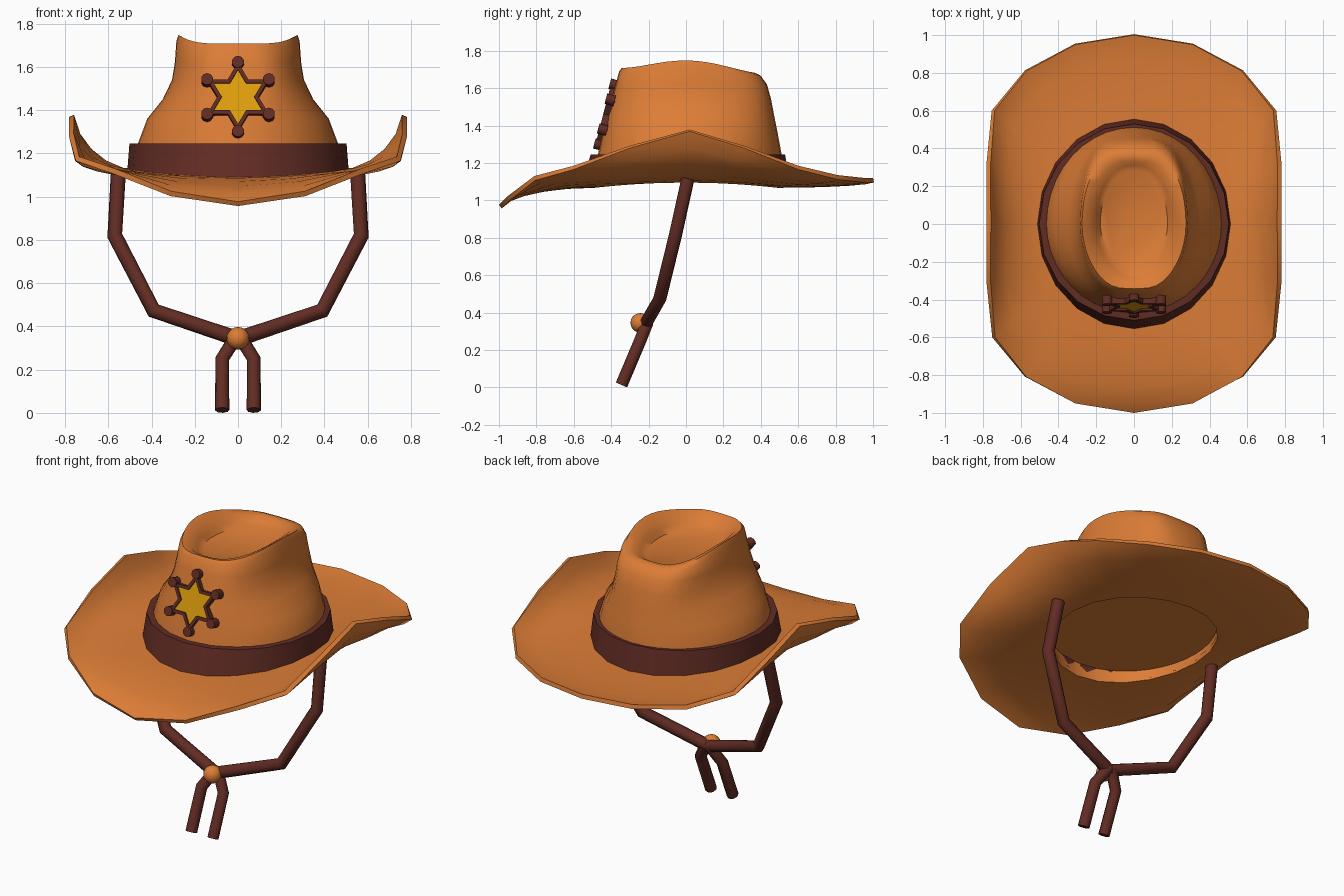
import bpy, bmesh
from math import sin, cos, pi, radians
from mathutils import Matrix

if "Cube" in bpy.data.objects:
    bpy.data.objects.remove(bpy.data.objects["Cube"])


def material(name, rgb):
    m = bpy.data.materials.new(name)
    m.use_nodes = True
    m.diffuse_color = (*rgb, 1)
    m.node_tree.nodes["Principled BSDF"].inputs["Base Color"].default_value = (*rgb, 1)
    return m


TAN = material("tan felt", (0.72, 0.205, 0.037))
BROWN = material("dark brown leather", (0.12, 0.025, 0.017))
GOLD = material("gold", (0.76, 0.35, 0.004))


def activate(ob):
    bpy.ops.object.select_all(action="DESELECT")
    ob.select_set(True)
    bpy.context.view_layer.objects.active = ob


def finish(ob, mat, angle=40):
    ob.data.materials.append(mat)
    activate(ob)
    bpy.ops.object.shade_smooth_by_angle(angle=radians(angle))


def from_bmesh(name, bm, recalc=True):
    if recalc:
        bmesh.ops.recalc_face_normals(bm, faces=bm.faces)
    me = bpy.data.meshes.new(name)
    bm.to_mesh(me)
    bm.free()
    ob = bpy.data.objects.new(name, me)
    bpy.context.collection.objects.link(ob)
    return ob


def loft(name, rings, caps=False, closed=False, recalc=True):
    """Skin a list of equally long rings of points."""
    bm = bmesh.new()
    loops = [[bm.verts.new(p) for p in ring] for ring in rings]
    pairs = list(zip(loops, loops[1:])) + ([(loops[-1], loops[0])] if closed else [])
    for a, b in pairs:
        n = len(a)
        for i in range(n):
            j = (i + 1) % n
            bm.faces.new((a[i], b[i], b[j], a[j]))
    if caps:
        bm.faces.new(loops[0])
        bm.faces.new(loops[-1])
    return from_bmesh(name, bm, recalc)


def seat(a):
    """Height where the brim meets the crown; angle 0 is the back."""
    return 1.092 + 0.028 * sin(a) ** 2


def oval(n, hx, front, back, z, lift=0.0, drop=0.0, pinch=0.0, power=1.0):
    """Egg-shaped ring; lift raises the sides, drop lowers the back."""
    ring = []
    for i in range(n):
        a = 2 * pi * i / n
        s, c = sin(a), cos(a)
        x = hx * abs(s) ** power * (1 if s > 0 else -1)
        if c < 0:
            x *= 1 - pinch * c * c
        y = c * (back if c > 0 else front)
        height = z(a) if callable(z) else z
        ring.append((x, y, height + lift * s ** 4 - drop * max(c, 0) ** 2))
    return ring


# Brim: half outline from back to front, mirrored, curling up at the sides
half = [(0, 1, 1.12), (.31, .95, 1.12), (.57, .81, 1.135), (.738, .60, 1.185),
        (.76, .31, 1.292), (.758, .02, 1.378), (.76, -.30, 1.292), (.735, -.60, 1.185),
        (.57, -.81, 1.13), (.31, -.95, 1.025), (0, -1, .977)]
rim = half + [(-x, y, z) for x, y, z in half[-2:0:-1]]
brim_rings = []
for t in (0, .2, .4, .6, .8, 1):
    out = 1 - (1 - t) ** 1.5
    ring = []
    for i, (x, y, z) in enumerate(rim):
        a = 2 * pi * i / len(rim)
        ix, iy, iz = .44 * sin(a), .49 * cos(a), seat(a)
        ring.append((ix + (x - ix) * out, iy + (y - iy) * out, iz + (z - iz) * t ** 1.85))
    brim_rings.append(ring)
brim = loft("brim", brim_rings, recalc=False)
if sum(p.normal.z for p in brim.data.polygons) < 0:
    brim.data.flip_normals()
solid = brim.modifiers.new("thickness", "SOLIDIFY")
solid.thickness = 0.025
solid.offset = -1
activate(brim)
bpy.ops.object.modifier_apply(modifier=solid.name)
finish(brim, TAN)

# Crown: recessed underside, boxy tapering wall, raised sides and dented top
N = 40
crown = loft("crown", [
    oval(N, .44, .49, .49, 1.15),
    oval(N, .44, .49, .49, lambda a: seat(a) - .012),
    oval(N, .48, .50, .52, lambda a: seat(a) - .012),
    oval(N, .465, .472, .512, 1.24),
    oval(N, .42, .446, .49, 1.36, power=.92),
    oval(N, .348, .422, .472, 1.45, pinch=.03, power=.75),
    oval(N, .305, .397, .455, 1.54, pinch=.08, power=.6),
    oval(N, .292, .376, .433, 1.62, pinch=.12, power=.55),
    oval(N, .285, .358, .398, 1.688, .03, .02, .15, .55),
    oval(N, .275, .343, .365, 1.708, .04, .025, .15, .6),
    oval(N, .235, .315, .335, 1.70, .025, .025, .15, .7),
    oval(N, .20, .285, .31, 1.668, .01, .01, .2, .85),
    oval(N, .178, .26, .288, 1.645, pinch=.3),
], caps=True)
finish(crown, TAN, 50)

# Hat band
B = 20
band = loft("hat_band", [
    oval(B, .513, .557, .557, lambda a: seat(a) - .012),
    oval(B, .502, .51, .53, 1.245),
    oval(B, .462, .475, .51, 1.245),
    oval(B, .46, .50, .51, lambda a: seat(a) - .008),
], closed=True)
finish(band, BROWN)

# Badge: six-pointed frame, gold plate and studs, leaning with the crown
lean = Matrix.Translation((0, -.413, 1.455)) @ Matrix.Rotation(radians(-14.5), 4, "X")


def star(tip, depth):
    """Six-pointed star ring in the xz plane."""
    return [(r * sin(i * pi / 6), depth, r * cos(i * pi / 6))
            for i in range(12) for r in [tip if i % 2 == 0 else tip * .577]]


frame = loft("badge_frame", [star(.165, .02), star(.165, -.03), star(.13, -.03),
                             star(.13, .02)], closed=True)
plate = loft("badge_plate", [star(.135, -.012), star(.135, -.02)], caps=True)
for ob, mat in ((frame, BROWN), (plate, GOLD)):
    ob.data.transform(lean)
    finish(ob, mat, 30)

bm = bmesh.new()
for k in range(6):
    a = k * pi / 3
    place = Matrix.Translation((.165 * sin(a), -.013, .165 * cos(a)))
    bmesh.ops.create_cone(bm, cap_ends=True, segments=10, radius1=.028, radius2=.028,
                          depth=.048, matrix=lean @ place @ Matrix.Rotation(pi / 2, 4, "X"))
finish(from_bmesh("badge_studs", bm), BROWN)


# Chin cord and its two tails
def cord(name, points, radius):
    cu = bpy.data.curves.new(name, "CURVE")
    cu.dimensions = "3D"
    cu.bevel_depth = radius
    cu.bevel_resolution = 2
    cu.use_fill_caps = True
    sp = cu.splines.new("POLY")
    sp.points.add(len(points) - 1)
    for p, co in zip(sp.points, points):
        p.co = (*co, 1)
    ob = bpy.data.objects.new(name, cu)
    bpy.context.collection.objects.link(ob)
    activate(ob)
    bpy.ops.object.convert(target="MESH")
    finish(bpy.context.object, BROWN, 60)


for side, s in (("left", 1), ("right", -1)):
    cord(side + "_chin_cord", [(s * .553, .01, 1.115), (s * .57, -.055, .82),
                               (s * .39, -.14, .473), (0, -.215, .342)], .036)
    cord(side + "_cord_tail", [(s * .01, -.205, .35), (s * .073, -.245, .25),
                               (s * .073, -.345, .013)], .033)

# Sliding bead
bm = bmesh.new()
bmesh.ops.create_uvsphere(bm, u_segments=16, v_segments=10, radius=.052,
                          matrix=Matrix.Translation((0, -.245, .345)))
finish(from_bmesh("cord_bead", bm), TAN)
